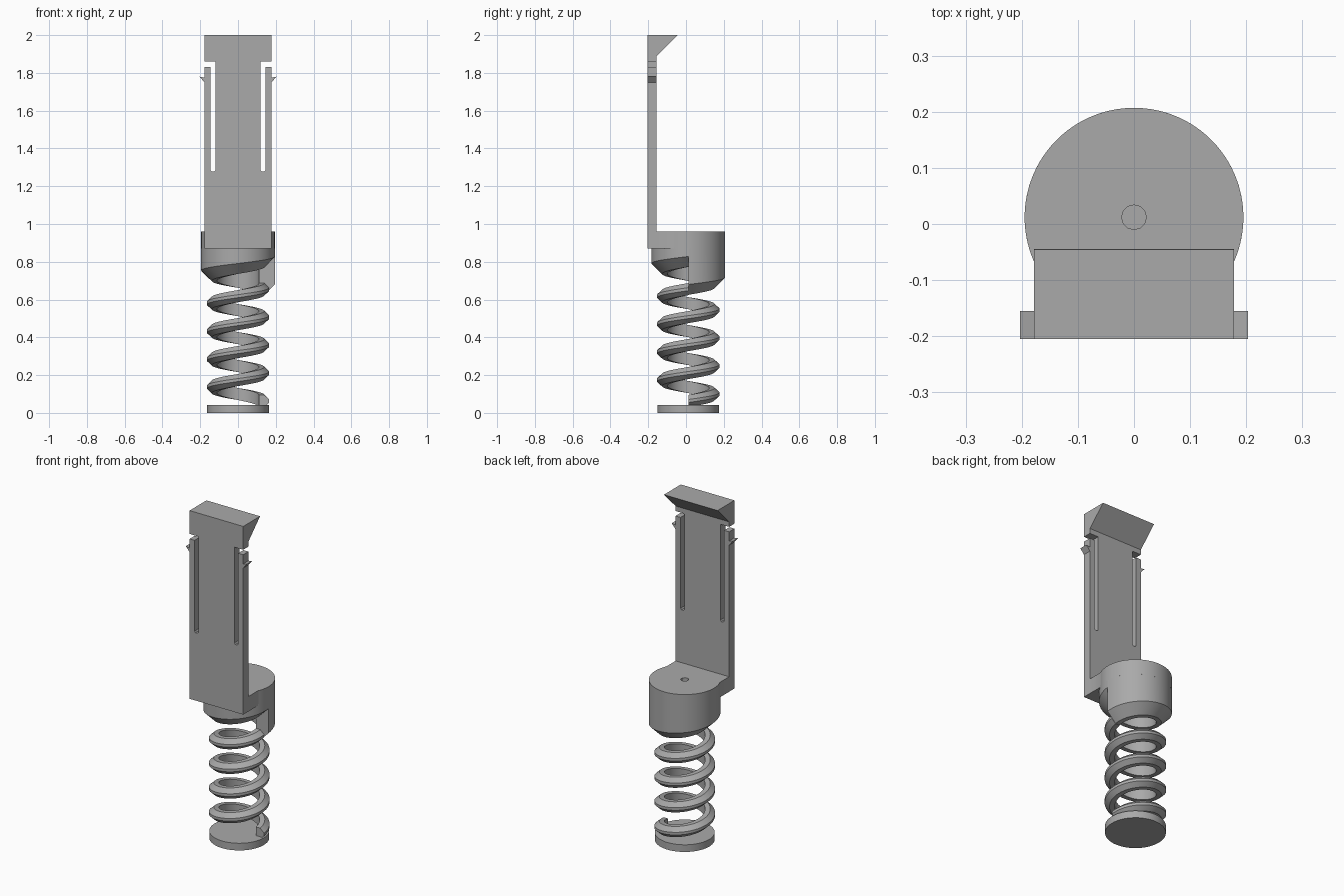
import bpy, bmesh, math
from mathutils import Vector

cube = bpy.data.objects.get("Cube")
if cube:
    bpy.data.objects.remove(cube, do_unlink=True)

grey = bpy.data.materials.new("plain grey")
grey.use_nodes = True
grey.diffuse_color = (0.4, 0.4, 0.4, 1)
grey.node_tree.nodes["Principled BSDF"].inputs["Base Color"].default_value = (0.4, 0.4, 0.4, 1)

AXIS_Y = 0.012      # centre line of spring and collar
PITCH = 0.148
TURN = 2 * math.pi


def finish(bm, name, smooth=False):
    bmesh.ops.recalc_face_normals(bm, faces=bm.faces)
    mesh = bpy.data.meshes.new(name)
    bm.to_mesh(mesh)
    bm.free()
    mesh.materials.append(grey)
    ob = bpy.data.objects.new(name, mesh)
    bpy.context.collection.objects.link(ob)
    if smooth:
        bpy.ops.object.select_all(action='DESELECT')
        ob.select_set(True)
        bpy.context.view_layer.objects.active = ob
        bpy.ops.object.shade_smooth_by_angle(angle=math.radians(30))
    return ob


def extrude(name, loops, place, depth, smooth=False):
    """Fill flat outlines (later ones are holes) and give them depth."""
    bm = bmesh.new()
    for loop in loops:
        vs = [bm.verts.new(place(a, b)) for a, b in loop]
        for i, v in enumerate(vs):
            bm.edges.new((vs[i - 1], v))
    bmesh.ops.triangle_fill(bm, edges=bm.edges[:], use_beauty=True)
    grown = bmesh.ops.extrude_face_region(bm, geom=bm.faces[:], use_keep_orig=True)
    moved = [g for g in grown["geom"] if isinstance(g, bmesh.types.BMVert)]
    bmesh.ops.translate(bm, verts=moved, vec=Vector(depth))
    return finish(bm, name, smooth)


def circle(r, n, start=0.0, end=TURN):
    full = abs(end - start - TURN) < 1e-6
    steps = n if full else n - 1
    return [(r * math.cos(start + (end - start) * i / steps),
             AXIS_Y + r * math.sin(start + (end - start) * i / steps)) for i in range(n)]


def helix(name, section, turns, per_turn):
    """Sweep a (radius, height) section around the axis; section(rise) gives the points."""
    bm = bmesh.new()
    rings = []
    count = int(turns * per_turn)
    for i in range(count + 1):
        a = TURN * i / per_turn
        rings.append([bm.verts.new((r * math.cos(a), AXIS_Y + r * math.sin(a), z))
                      for r, z in section(PITCH * i / per_turn)])
    for low, high in zip(rings, rings[1:]):
        for k in range(len(low)):
            bm.faces.new((low[k - 1], low[k], high[k], high[k - 1]))
    bm.faces.new(rings[0])
    bm.faces.new(rings[-1])
    return finish(bm, name, True)


# Round foot
extrude("base_disc", [circle(0.163, 64)], lambda x, y: (x, y, 0), (0, 0, 0.043), True)


# Coil with a bevelled outer edge
def coil_section(rise):
    z = 0.063 + rise
    return [(0.111, z - 0.032), (0.139, z - 0.032), (0.165, z - 0.008),
            (0.165, z + 0.008), (0.139, z + 0.032), (0.111, z + 0.032)]


helix("spring", coil_section, 4, 48)


# Collar whose underside climbs in one turn and ends in a step
def collar_section(rise):
    z = 0.68 + rise
    return [(0.111, z - 0.055), (0.139, z - 0.055), (0.195, z), (0.195, 0.88), (0.111, 0.88)]


helix("collar", collar_section, 1, 64)

# Collar lid with a squared front and a small central hole
W, FRONT, BACK = 0.178, -0.205, -0.155
corner = math.acos(W / 0.195)
lid = circle(0.195, 64, -corner, math.pi + corner) + [(-W, BACK), (W, BACK)]
extrude("collar_lid", [lid, circle(0.022, 12)], lambda x, y: (x, y, 0.87), (0, 0, 0.09), True)

# Upright plate with a slotted flexible prong and barb on each side
half = [(W, 0.87), (W, 1.75), (0.203, 1.78), (W, 1.775), (W, 1.83), (0.145, 1.83),
        (0.145, 1.285), (0.139, 1.277), (0.126, 1.277), (0.12, 1.285), (0.12, 1.86)]
outline = half + [(-x, z) for x, z in reversed(half)]
extrude("upright_plate", [outline], lambda x, z: (x, FRONT, z), (0, BACK - FRONT, 0))

# Hooked head with a sloping underside
hook = [(FRONT, 1.86), (BACK, 1.86), (BACK, 1.89), (-0.045, 2.0), (FRONT, 2.0)]
extrude("hook_head", [hook], lambda y, z: (-W, y, z), (2 * W, 0, 0))
